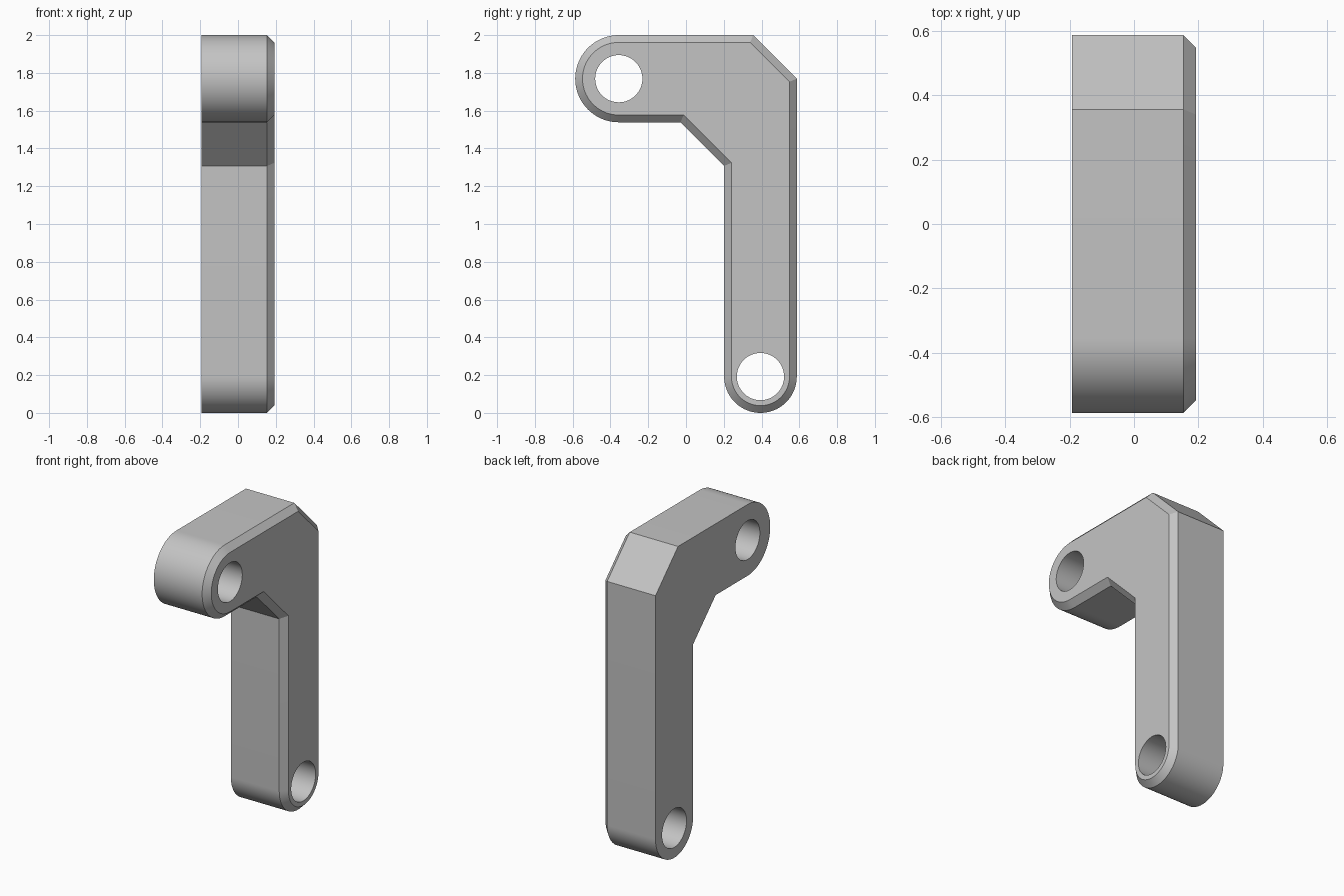
import bpy
import bmesh
from math import cos, sin, radians
from mathutils import Vector

if "Cube" in bpy.data.objects:
    bpy.data.objects.remove(bpy.data.objects["Cube"])

U = 1 / 26                    # design unit
HALF = 5 * U                  # half thickness
CHAMFER = U
HOLE = 3.25 * U
UPPER = (-9.25 * U, 46 * U)   # pivot centres as (y, z)
LOWER = (10.25 * U, 5 * U)


def arc(centre, radius, start, end, steps=40):
    """Points of an arc in the side plane, as (y, z)."""
    angles = [radians(start + (end - start) * i / steps) for i in range(steps + 1)]
    return [(centre[0] + radius * cos(a), centre[1] + radius * sin(a)) for a in angles]


def prism(name, outline, x0, x1, chamfer=0):
    """Extrude a side outline along x, with an optional chamfer on the +x end."""
    bm = bmesh.new()
    base = bm.faces.new([bm.verts.new((x0, y, z)) for y, z in outline])
    ext = bmesh.ops.extrude_face_region(bm, geom=[base], use_keep_orig=True)
    cap = next(g for g in ext["geom"] if isinstance(g, bmesh.types.BMFace))
    for v in cap.verts:
        v.co.x = x1 - chamfer
    bmesh.ops.recalc_face_normals(bm, faces=bm.faces)
    if chamfer:
        bmesh.ops.inset_region(bm, faces=[cap], thickness=chamfer,
                               use_even_offset=True, use_boundary=True)
        bmesh.ops.translate(bm, verts=cap.verts, vec=Vector((chamfer, 0, 0)))
    mesh = bpy.data.meshes.new(name)
    bm.to_mesh(mesh)
    bm.free()
    obj = bpy.data.objects.new(name, mesh)
    bpy.context.collection.objects.link(obj)
    return obj


# Cranked arm: rounded lower end, clipped corner, rounded upper end, inner gusset
outline = arc(LOWER, 5 * U, 180, 360)
outline += [(15.25 * U, 46 * U), (9.25 * U, 52 * U)]
outline += arc(UPPER, 6 * U, 90, 270)
outline += [(-0.75 * U, 40 * U), (5.25 * U, 34 * U)]
arm = prism("cranked_arm", outline, -HALF, HALF, CHAMFER)

grey = bpy.data.materials.new("light_grey")
grey.use_nodes = True
colour = (0.55, 0.55, 0.55, 1)
grey.diffuse_color = colour
grey.node_tree.nodes["Principled BSDF"].inputs["Base Color"].default_value = colour
arm.data.materials.append(grey)

# Pivot holes through both ends
bpy.context.view_layer.objects.active = arm
for label, centre in (("upper", UPPER), ("lower", LOWER)):
    cutter = prism(label + "_hole_cutter", arc(centre, HOLE, 0, 360, 64)[:-1],
                   -2 * HALF, 2 * HALF)
    cutter.hide_render = True
    cutter.data.materials.append(grey)
    mod = arm.modifiers.new(label + "_hole", "BOOLEAN")
    mod.operation = "DIFFERENCE"
    mod.solver = "EXACT"
    mod.object = cutter
    bpy.ops.object.modifier_apply(modifier=mod.name)
    bpy.data.objects.remove(cutter)

# Smooth rounds, crisp edges
bpy.ops.object.select_all(action="DESELECT")
arm.select_set(True)
bpy.ops.object.shade_smooth_by_angle(angle=radians(30))
